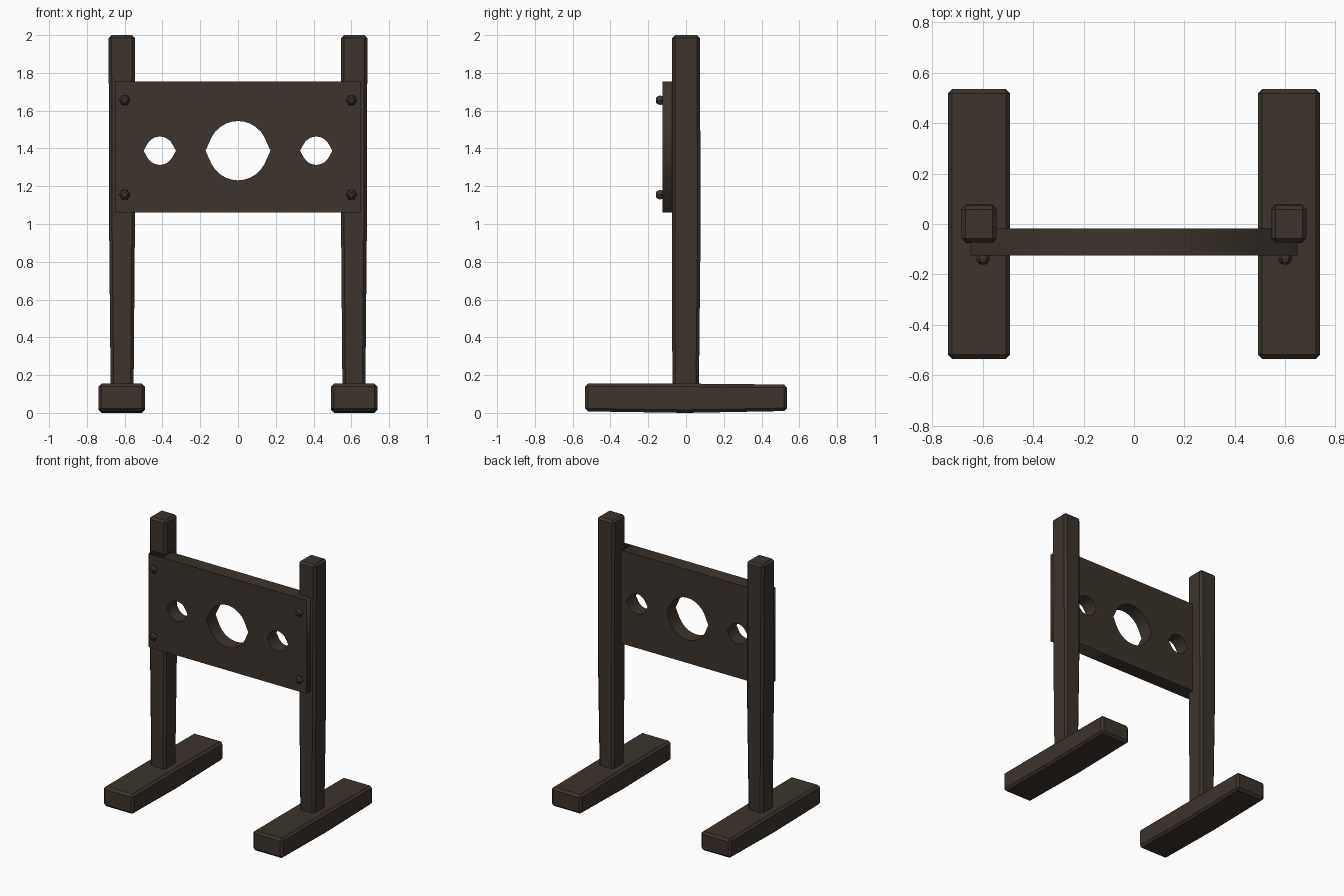
import bpy, bmesh, math

if "Cube" in bpy.data.objects:
    bpy.data.objects.remove(bpy.data.objects["Cube"])

wood = bpy.data.materials.new("dark_wood")
wood.diffuse_color = (0.046, 0.034, 0.026, 1)
wood.use_nodes = True
wood.node_tree.nodes["Principled BSDF"].inputs["Base Color"].default_value = wood.diffuse_color


def add_object(name, bm):
    bmesh.ops.recalc_face_normals(bm, faces=bm.faces)
    me = bpy.data.meshes.new(name)
    bm.to_mesh(me)
    bm.free()
    me.materials.append(wood)
    ob = bpy.data.objects.new(name, me)
    bpy.context.collection.objects.link(ob)
    return ob


def loft(name, rings, bevel=0):
    """Skin equal-sized rings of points, cap both ends, chamfer the hard edges."""
    bm = bmesh.new()
    loops = [[bm.verts.new(p) for p in r] for r in rings]
    n = len(loops[0])
    for a, b in zip(loops, loops[1:]):
        for i in range(n):
            bm.faces.new((a[i], a[(i + 1) % n], b[(i + 1) % n], b[i]))
    bm.faces.new(loops[0])
    bm.faces.new(loops[-1])
    ob = add_object(name, bm)
    if bevel:
        mod = ob.modifiers.new("worn_edges", 'BEVEL')
        mod.width = bevel
        mod.segments = 1
        mod.limit_method = 'ANGLE'
    return ob


def rect_z(z, x0, x1, y0, y1):
    return [(x0, y0, z), (x1, y0, z), (x1, y1, z), (x0, y1, z)]


def rect_y(y, x0, x1, z0, z1):
    return [(x0, y, z0), (x1, y, z0), (x1, y, z1), (x0, y, z1)]


for side, s in (("left", -1), ("right", 1)):
    # Feet, slightly uneven hewn beams
    loft(side + "_foot", [rect_y(y, s * 0.492, s * 0.738, z0, z1) for y, z0, z1 in
         ((-0.535, 0.008, 0.155), (0.0, 0.0, 0.155), (0.535, 0.01, 0.15))], 0.016)
    # Uprights, slightly narrower at the base
    loft(side + "_post", [rect_z(z, s * a, s * b, y0, y1) for z, a, b, y0, y1 in
         ((0.10, 0.553, 0.674, -0.072, 0.068),
          (0.95, 0.546, 0.682, -0.075, 0.077),
          (2.0, 0.545, 0.685, -0.073, 0.074))], 0.016)
    # Bolt heads
    for level, z in (("lower", 1.155), ("upper", 1.655)):
        loft(f"{side}_{level}_bolt",
             [[(s * 0.6 + r * math.cos(i * math.pi / 3), y, z + r * math.sin(i * math.pi / 3))
               for i in range(6)]
              for y, r in ((-0.115, 0.022), (-0.136, 0.029), (-0.150, 0.024), (-0.160, 0.013))])


# Board with neck hole and two wrist holes, each pointed at the sides
def hole(cx, r, tip, a0=27, n=10):
    half = [(cx + tip, 0)]
    half += [(cx + r * math.cos(math.radians(a0 + (180 - 2 * a0) * i / n)),
              r * math.sin(math.radians(a0 + (180 - 2 * a0) * i / n))) for i in range(n + 1)]
    return half + [(2 * cx - x, -y) for x, y in half]


cu = bpy.data.curves.new("stocks_board", 'CURVE')
cu.dimensions = '2D'
cu.fill_mode = 'BOTH'
cu.extrude = 0.054
outline = [(-0.65, -0.328), (0.65, -0.328), (0.65, 0.367), (-0.65, 0.367)]
for pts in (outline, hole(0, 0.157, 0.172), hole(-0.414, 0.075, 0.086), hole(0.414, 0.075, 0.086)):
    sp = cu.splines.new('POLY')
    sp.points.add(len(pts) - 1)
    for p, (x, y) in zip(sp.points, pts):
        p.co = (x, y, 0, 1)
    sp.use_cyclic_u = True
cu.materials.append(wood)
board = bpy.data.objects.new("stocks_board", cu)
board.location = (0, -0.071, 1.388)
board.rotation_euler = (math.pi / 2, 0, 0)
bpy.context.collection.objects.link(board)
bpy.context.view_layer.objects.active = board
board.select_set(True)
bpy.ops.object.convert(target='MESH')
